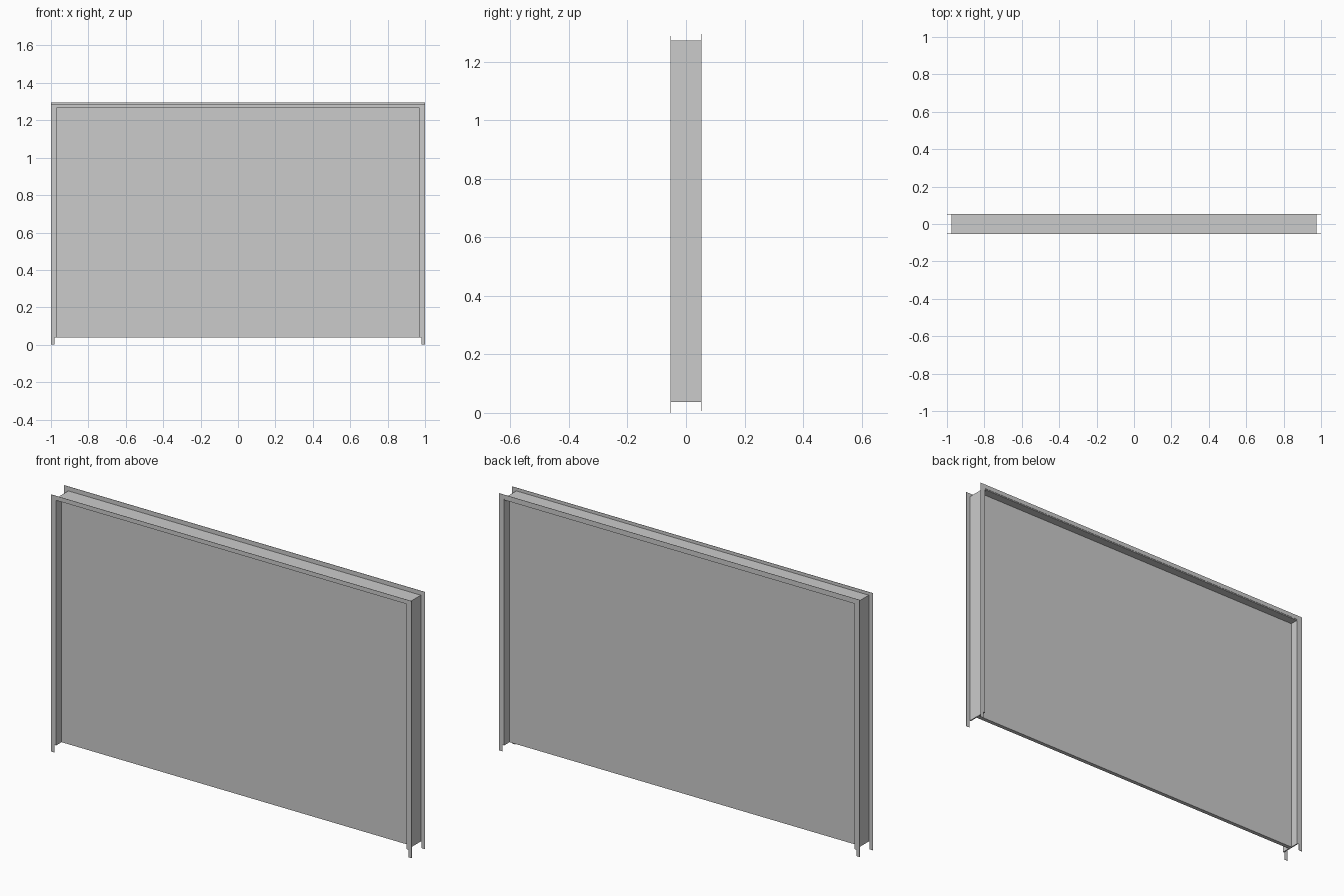
import bpy, bmesh

if "Cube" in bpy.data.objects:
    bpy.data.objects.remove(bpy.data.objects["Cube"])

HALF_DEPTH = 0.053   # outer face of the trims
SHEET = 0.0015       # trim sheet thickness
BASE = 0.038         # underside of door and jambs


def extrude_outline(name, half, y0, y1):
    """Mirror a half outline (x > 0, from bottom up to x = 0 side) and extrude along y."""
    pts = half + [(-x, z) for x, z in reversed(half)]
    bm = bmesh.new()
    face = bm.faces.new([bm.verts.new((x, y0, z)) for x, z in pts])
    res = bmesh.ops.extrude_face_region(bm, geom=[face])
    moved = [v for v in res["geom"] if isinstance(v, bmesh.types.BMVert)]
    bmesh.ops.translate(bm, verts=moved, vec=(0, y1 - y0, 0))
    bmesh.ops.recalc_face_normals(bm, faces=bm.faces)
    mesh = bpy.data.meshes.new(name)
    bm.to_mesh(mesh)
    bm.free()
    obj = bpy.data.objects.new(name, mesh)
    bpy.context.collection.objects.link(obj)
    return obj


def arch(outer_x, inner_x, top, inner_top, bottom):
    """Half of an upside-down U outline."""
    return [(inner_x, inner_top), (inner_x, bottom), (outer_x, bottom), (outer_x, top)]


def trim(dz):
    """Half trim outline, its feet narrower below the door."""
    return [(0.971, 1.266 + dz), (0.971, BASE), (0.981, BASE),
            (0.981, dz), (1.0, dz), (1.0, 1.288 + dz)]


# Thin trims on both sides, the rear one slightly higher
extrude_outline("front_trim", trim(0.0), -HALF_DEPTH, -HALF_DEPTH + SHEET)
extrude_outline("back_trim", trim(0.006), HALF_DEPTH - SHEET, HALF_DEPTH)

# Jamb lining between the trims
extrude_outline("jamb", arch(0.977, 0.971, 1.272, 1.267, BASE),
                -HALF_DEPTH + SHEET, HALF_DEPTH - SHEET)

# Recessed door panel
extrude_outline("door_panel", [(0.971, BASE), (0.971, 1.267)], -0.01, 0.01)
